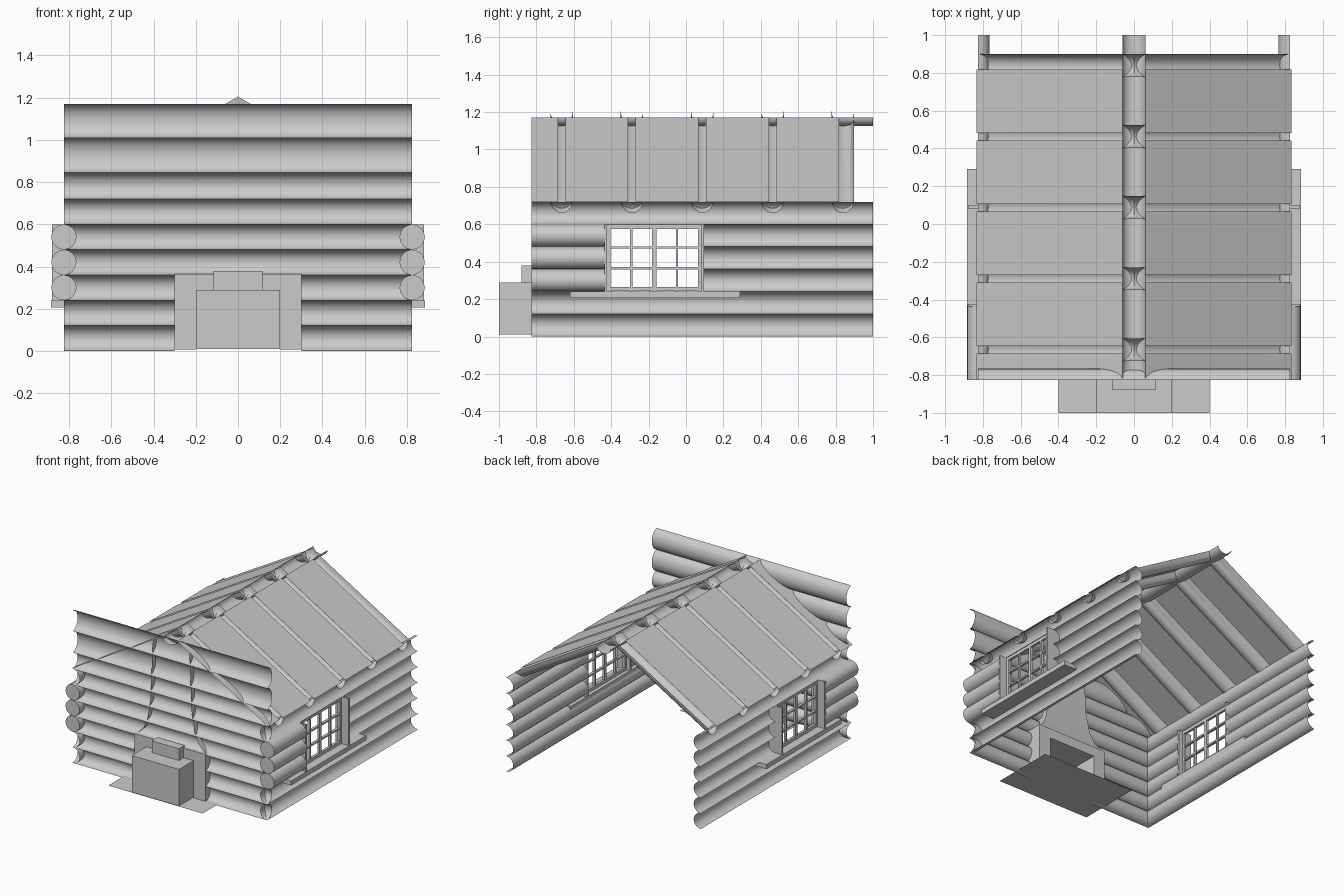
import bpy, bmesh, math
from mathutils import Vector

if "Cube" in bpy.data.objects:
    bpy.data.objects.remove(bpy.data.objects["Cube"])

mat = bpy.data.materials.new("weathered_grey")
mat.use_nodes = True
GREY = (0.6, 0.6, 0.6, 1)
mat.diffuse_color = GREY
mat.node_tree.nodes["Principled BSDF"].inputs["Base Color"].default_value = GREY

R = 0.06       # log radius
WX = 0.825     # outer line of the side walls
WY = -0.825    # outer line of the front wall
EAVE, APEX = 0.835, 1.205
SLOPE = (APEX - 0.72) / EAVE


def finish(name, bm, smooth=False):
    bmesh.ops.remove_doubles(bm, verts=bm.verts, dist=0.0001)
    bmesh.ops.recalc_face_normals(bm, faces=bm.faces)
    me = bpy.data.meshes.new(name)
    bm.to_mesh(me)
    bm.free()
    me.materials.append(mat)
    ob = bpy.data.objects.new(name, me)
    bpy.context.collection.objects.link(ob)
    if smooth:
        bpy.ops.object.select_all(action="DESELECT")
        ob.select_set(True)
        bpy.context.view_layer.objects.active = ob
        bpy.ops.object.shade_smooth_by_angle(angle=math.radians(40))
    return ob


def log(bm, a, b, bulge, side, radius=R, full=False):
    """Half-round shell from a to b, bulging one way; full makes a closed round log."""
    a, b, bulge, side = map(Vector, (a, b, bulge, side))
    n = 16 if full else 10
    turn = 2 * math.pi if full else math.pi
    rings = []
    for end in (a, b):
        rings.append([bm.verts.new(end + bulge * R * math.sin(turn * i / n)
                                   + side * radius * math.cos(turn * i / n))
                      for i in range(n if full else n + 1)])
    p, q = rings
    for i in range(n):
        j = (i + 1) % len(p)
        bm.faces.new((p[i], p[j], q[j], q[i]))
    if full:
        bm.faces.new(p)
        bm.faces.new(q)


def box(bm, lo, hi):
    lo, hi = Vector(lo), Vector(hi)
    res = bmesh.ops.create_cube(bm, size=1)
    for v in res["verts"]:
        v.co = Vector(((lo[i] + hi[i]) / 2 + v.co[i] * (hi[i] - lo[i]) for i in range(3)))


def quad(bm, *pts):
    bm.faces.new([bm.verts.new(p) for p in pts])


# Front wall: stacked shells bulging into the room, split around the fireplace
bm = bmesh.new()
levels = [0.12 * i for i in range(7)] + [0.845, 1.01, 1.17]
for k, (z0, z1) in enumerate(zip(levels, levels[1:])):
    z, r = (z0 + z1) / 2, (z1 - z0) / 2
    spans = [(-WX, -0.3), (0.3, WX)] if k < 3 else [(-WX, WX)]
    for x0, x1 in spans:
        log(bm, (x0, WY, z), (x1, WY, z), (0, 1, 0), (0, 0, 1), r)
finish("front_log_wall", bm, True)

WIN0, WIN1, WZ0, WZ1 = -0.43, 0.09, 0.24, 0.6
for s, label in ((1, "left"), (-1, "right")):
    # Side walls with a window gap in the middle courses
    bm = bmesh.new()
    for k in range(6):
        z = 0.06 + 0.12 * k
        x = s * WX
        gap = 2 <= k <= 4
        log(bm, (x, WIN1 if gap else WY, z), (x, 1, z), (-s, 0, 0), (0, 0, 1))
        if gap:
            log(bm, (x, WY, z), (x, WIN0, z), (-s, 0, 0), (0, 0, 1), full=True)
    finish(label + "_log_wall", bm, True)

    # Window casing, glazing bars and sill
    bm = bmesh.new()
    xa, xb = sorted((s * 0.77, s * 0.88))
    for y in (WIN0, WIN1):
        box(bm, (xa, y - 0.007, WZ0), (xb, y + 0.007, WZ1))
    xa, xb = sorted((s * 0.80, s * 0.82))
    for i in range(5):
        y = WIN0 + 0.015 + (WIN1 - WIN0 - 0.03) * i / 4
        t = 0.012 if i in (0, 2, 4) else 0.006
        box(bm, (xa, y - t, WZ0), (xb, y + t, WZ1))
    for i in range(4):
        z = WZ0 + 0.014 + (WZ1 - WZ0 - 0.028) * i / 3
        t = 0.012 if i in (0, 3) else 0.006
        box(bm, (xa, WIN0, z - t), (xb, WIN1, z + t))
    finish(label + "_window_frame", bm)
    bm = bmesh.new()
    xa, xb = sorted((s * 0.775, s * 0.885))
    box(bm, (xa, -0.62, 0.205), (xb, 0.29, 0.24))
    finish(label + "_window_sill", bm)

# Rafters: half-round shells under each roof gap
centres = [-0.665 + 0.376 * i for i in range(5)]
bm = bmesh.new()
for y in centres:
    for s in (1, -1):
        log(bm, (0, y, APEX), (s * 0.815, y, APEX - SLOPE * 0.815),
            (0, 0, -1.2), (0, 1, 0))
finish("rafters", bm, True)

# Ridge log
bm = bmesh.new()
log(bm, (0, WY, 1.17), (0, 1, 1.17), (0, 0, -0.75), (1, 0, 0))
finish("ridge_log", bm, True)

# Roof boards between the rafters
bm = bmesh.new()
start = WY
for y in centres:
    for s in (1, -1):
        quad(bm, (s * R, start, APEX - SLOPE * R), (s * EAVE, start, 0.72),
             (s * EAVE, y - 0.02, 0.72), (s * R, y - 0.02, APEX - SLOPE * R))
    start = y + 0.02
finish("roof_boards", bm)

# Hearth slab
bm = bmesh.new()
quad(bm, (-0.4, -1, 0.006), (0.4, -1, 0.006), (0.4, -0.5, 0.006), (-0.4, -0.5, 0.006))
finish("hearth", bm)

# Fireplace surround: back and front plates with an opening, plus sides
bm = bmesh.new()
for x0, x1 in ((-0.3, -0.2), (0.2, 0.3)):
    box(bm, (x0, -0.825, 0.006), (x1, -0.68, 0.365))
box(bm, (-0.2, -0.825, 0.29), (0.2, -0.68, 0.365))
finish("fireplace_surround", bm)

# Firebox: open towards the room, with a smoke throat on top
bm = bmesh.new()
box(bm, (-0.2, -1, 0.01), (0.2, -0.82, 0.29))
bm.faces.ensure_lookup_table()
inner = [f for f in bm.faces if f.calc_center_median().y > -0.83]
bmesh.ops.delete(bm, geom=inner, context="FACES")
finish("firebox", bm)
bm = bmesh.new()
box(bm, (-0.115, -0.88, 0.29), (0.115, -0.81, 0.38))
finish("smoke_throat", bm)

# Flared chimney hood against the inside of the wall
bm = bmesh.new()
rings = []
for z, w, y in ((0.365, 0.29, -0.69), (0.42, 0.235, -0.71), (0.5, 0.2, -0.725),
                (0.65, 0.175, -0.735), (1.11, 0.155, -0.74)):
    rings.append([bm.verts.new(p) for p in
                  ((-w, -0.81, z), (-w, y, z), (w, y, z), (w, -0.81, z))])
for a, b in zip(rings, rings[1:]):
    for i in range(3):
        bm.faces.new((a[i], a[i + 1], b[i + 1], b[i]))
finish("chimney_hood", bm, True)
